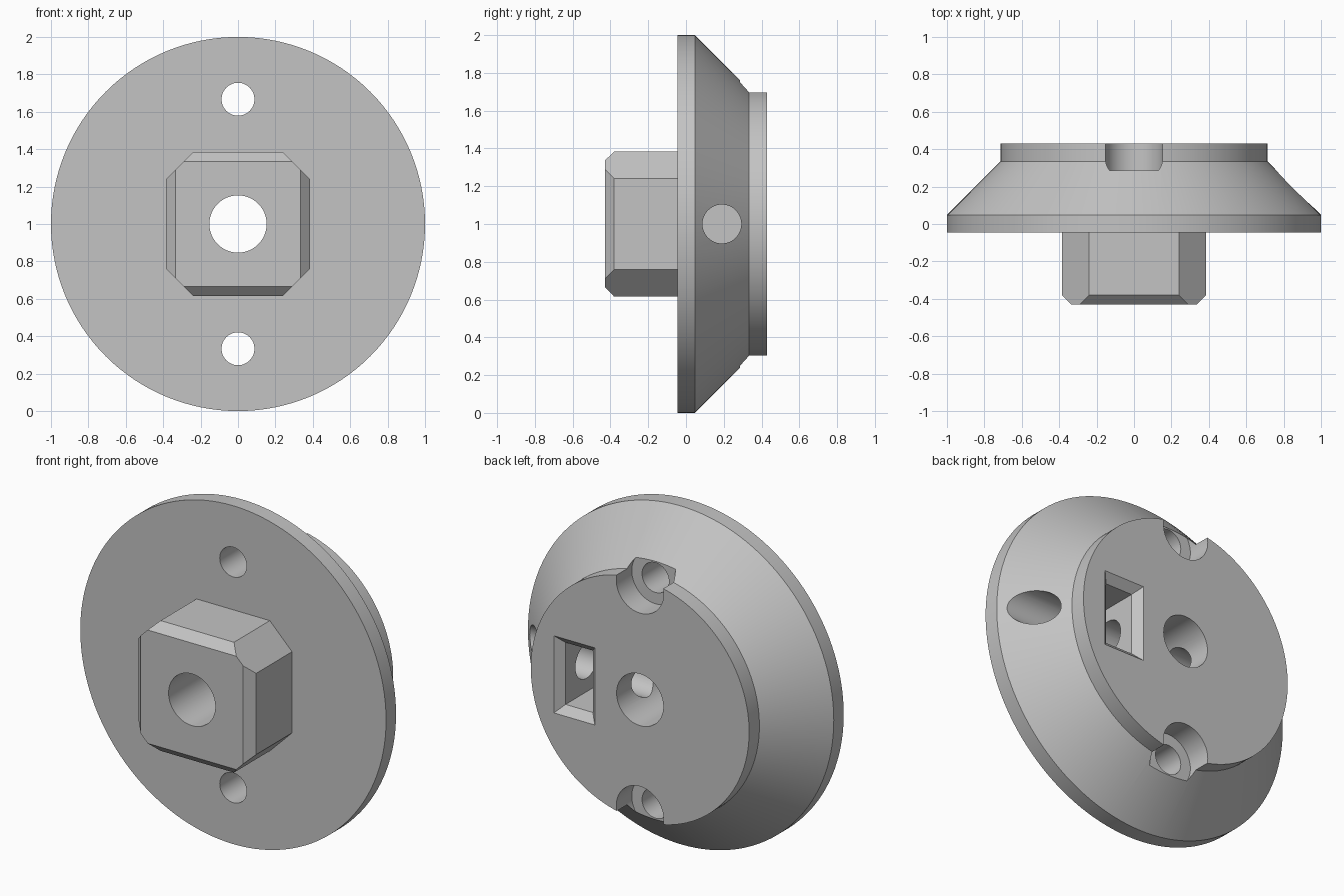
import bpy, bmesh, math
from mathutils import Vector

cube = bpy.data.objects.get("Cube")
if cube:
    bpy.data.objects.remove(cube, do_unlink=True)

CENTRE_Z = 1.0
BACK = 0.43

grey = bpy.data.materials.new("plain_grey")
grey.use_nodes = True
grey.diffuse_color = (0.55, 0.55, 0.55, 1)
bsdf = next(n for n in grey.node_tree.nodes if n.type == "BSDF_PRINCIPLED")
bsdf.inputs["Base Color"].default_value = grey.diffuse_color


def loft(name, rings):
    """Closed solid through a list of matching rings, capped at both ends."""
    bm = bmesh.new()
    rows = [[bm.verts.new(p) for p in ring] for ring in rings]
    n = len(rows[0])
    for a, b in zip(rows, rows[1:]):
        for i in range(n):
            j = (i + 1) % n
            bm.faces.new((a[i], a[j], b[j], b[i]))
    bm.faces.new(rows[0])
    bm.faces.new(rows[-1])
    bmesh.ops.recalc_face_normals(bm, faces=bm.faces)
    mesh = bpy.data.meshes.new(name)
    bm.to_mesh(mesh)
    bm.free()
    mesh.materials.append(grey)
    ob = bpy.data.objects.new(name, mesh)
    bpy.context.collection.objects.link(ob)
    return ob


def circle(y, r, z=0.0, n=128):
    angles = [2 * math.pi * i / n for i in range(n)]
    return [Vector((r * math.cos(t), y, CENTRE_Z + z + r * math.sin(t))) for t in angles]


def side_circle(x, y, r, n=48):
    return [Vector((x, y + p.x, p.z)) for p in circle(0, r, n=n)]


def octagon(y, a, b):
    pts = [(a, -b), (a, b), (b, a), (-b, a), (-a, b), (-a, -b), (-b, -a), (b, -a)]
    return [Vector((x, y, CENTRE_Z + z)) for x, z in pts]


def rectangle(y, cx, hx, hz):
    return [Vector((cx + sx * hx, y, CENTRE_Z + sz * hz))
            for sx, sz in ((-1, -1), (1, -1), (1, 1), (-1, 1))]


def combine(body, other, operation):
    """Apply a boolean and remove the helper."""
    other.hide_render = True
    mod = body.modifiers.new(operation.lower(), "BOOLEAN")
    mod.operation = operation
    mod.solver = "EXACT"
    mod.object = other
    bpy.context.view_layer.objects.active = body
    bpy.ops.object.modifier_apply(modifier=mod.name)
    bpy.data.objects.remove(other, do_unlink=True)


# Round flange: thin rim, 45 degree cone and raised rear boss
body = loft("flange_with_square_plug", [
    circle(-0.045, 1.0), circle(0.048, 1.0), circle(0.334, 0.714), circle(BACK, 0.714)])

# Square plug with cut corners and bevelled front edges
plug = loft("plug", [
    octagon(0.0, 0.385, 0.24), octagon(-0.38, 0.385, 0.24), octagon(-BACK, 0.335, 0.29)])
combine(body, plug, "UNION")

# Bolt holes with rear counterbores
for z in (-0.667, 0.667):
    counterbore = loft("counterbore", [circle(0.285, 0.155, z, 64), circle(0.6, 0.155, z, 64)])
    combine(body, counterbore, "DIFFERENCE")
    bolt_hole = loft("bolt_hole", [circle(-0.6, 0.088, z, 48), circle(0.6, 0.088, z, 48)])
    combine(body, bolt_hole, "DIFFERENCE")

# Central bore
combine(body, loft("bore", [circle(-0.6, 0.153, n=64), circle(0.6, 0.153, n=64)]), "DIFFERENCE")

# Nut pocket with a tapered mouth
pocket = loft("nut_pocket", [
    rectangle(0.01, 0.429, 0.089, 0.183),
    rectangle(BACK - 0.045, 0.429, 0.089, 0.183),
    rectangle(BACK + 0.05, 0.429, 0.184, 0.278)])
combine(body, pocket, "DIFFERENCE")

# Radial set screw hole, running from the cone past the bore
screw_hole = loft("set_screw_hole", [side_circle(-0.3, 0.19, 0.103), side_circle(1.2, 0.19, 0.103)])
combine(body, screw_hole, "DIFFERENCE")

# Smooth round walls, crisp edges
bpy.ops.object.select_all(action="DESELECT")
body.select_set(True)
bpy.context.view_layer.objects.active = body
bpy.ops.object.shade_smooth_by_angle(angle=math.radians(25))
